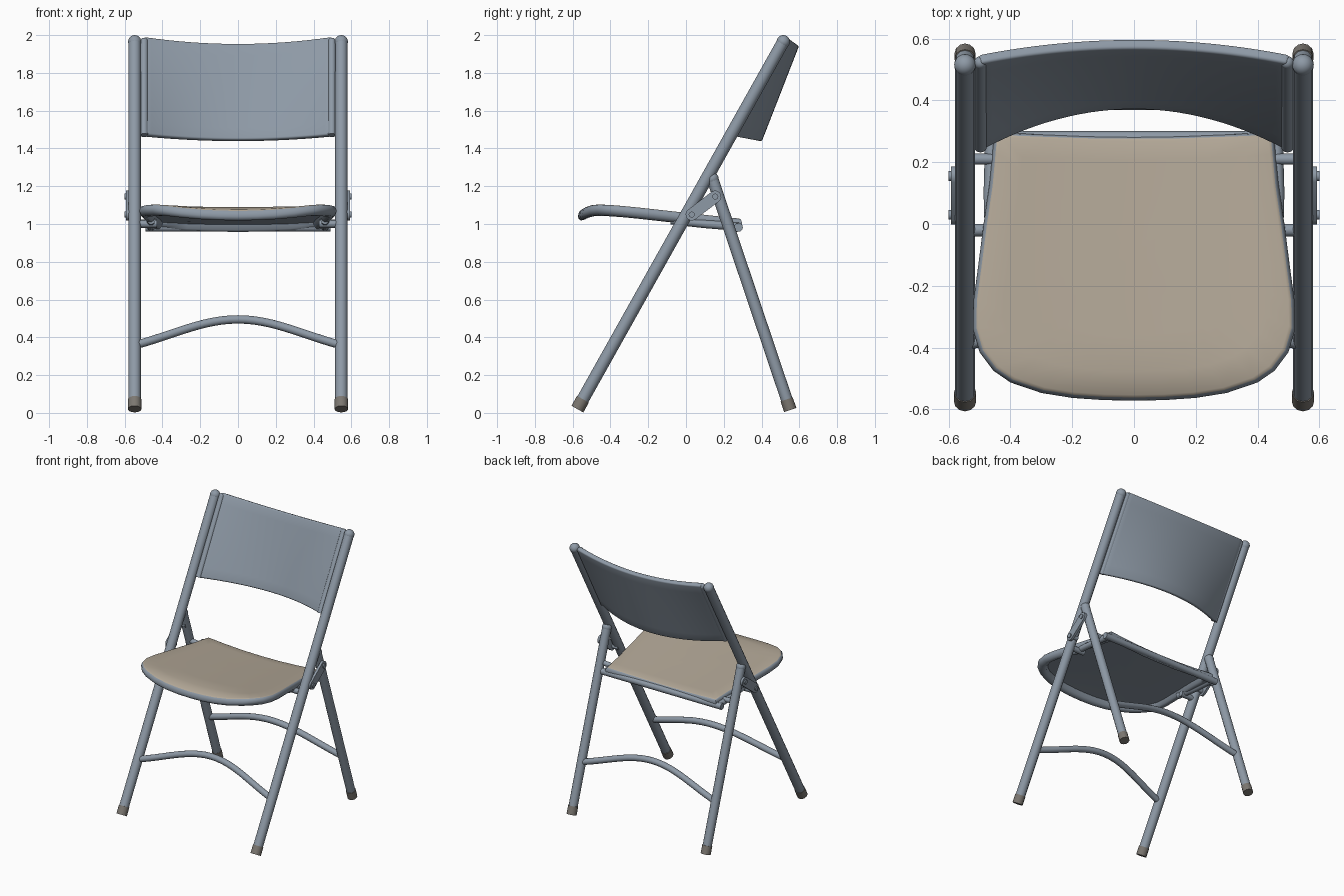
import bpy, bmesh, math
from mathutils import Vector

if "Cube" in bpy.data.objects:
    bpy.data.objects.remove(bpy.data.objects["Cube"], do_unlink=True)


def material(name, rgb):
    m = bpy.data.materials.new(name)
    m.use_nodes = True
    m.diffuse_color = (*rgb, 1)
    node = m.node_tree.nodes["Principled BSDF"]
    node.inputs["Base Color"].default_value = (*rgb, 1)
    node.inputs["Roughness"].default_value = 0.6
    return m


STEEL = material("blue grey steel", (0.27, 0.32, 0.38))
BEIGE = material("beige seat", (0.45, 0.39, 0.31))
RUBBER = material("taupe rubber", (0.2, 0.185, 0.165))


def finish(obj, angle=40):
    bpy.ops.object.select_all(action='DESELECT')
    obj.select_set(True)
    bpy.context.view_layer.objects.active = obj
    bpy.ops.object.shade_smooth_by_angle(angle=math.radians(angle))


def mesh_object(name, bm, mats):
    bmesh.ops.recalc_face_normals(bm, faces=bm.faces)
    mesh = bpy.data.meshes.new(name)
    bm.to_mesh(mesh)
    bm.free()
    for m in mats:
        mesh.materials.append(m)
    obj = bpy.data.objects.new(name, mesh)
    bpy.context.collection.objects.link(obj)
    return obj


def tube(name, points, radius, mat=STEEL):
    """Round bar swept along a path."""
    curve = bpy.data.curves.new(name, 'CURVE')
    curve.dimensions = '3D'
    curve.bevel_depth = radius
    curve.bevel_resolution = 4
    curve.use_fill_caps = True
    spline = curve.splines.new('POLY')
    spline.points.add(len(points) - 1)
    for p, co in zip(spline.points, points):
        p.co = (*co, 1)
    curve.materials.append(mat)
    obj = bpy.data.objects.new(name, curve)
    bpy.context.collection.objects.link(obj)
    bpy.ops.object.select_all(action='DESELECT')
    obj.select_set(True)
    bpy.context.view_layer.objects.active = obj
    bpy.ops.object.convert(target='MESH')
    finish(bpy.context.object)
    return bpy.context.object


def ball(name, centre, radius, mat=STEEL):
    bpy.ops.mesh.primitive_uv_sphere_add(segments=20, ring_count=12, radius=radius, location=centre)
    bpy.context.object.name = name
    bpy.context.object.data.materials.append(mat)
    finish(bpy.context.object, 60)


# Leg lines in the side plane (y, z)
FRONT = (Vector((-0.575, 0.02)), Vector((0.515, 1.965)))
REAR = (Vector((0.552, 0.015)), Vector((0.14, 1.24)))
LEG_X = 0.547


def on_leg(leg, z):
    a, b = leg
    return a.x + (b.x - a.x) * (z - a.y) / (b.y - a.y)


# Legs, rounded tops and rubber feet
for side, s in (("left", 1), ("right", -1)):
    for kind, leg, r in (("front", FRONT, 0.033), ("rear", REAR, 0.031)):
        a, b = (Vector((s * LEG_X, p.x, p.y)) for p in leg)
        step = (b - a).normalized()
        tube(f"{side}_{kind}_leg", [a + step * 0.01, b], r)
        ball(f"{side}_{kind}_leg_end", b, r + 0.002)
        tube(f"{side}_{kind}_foot", [a, a + step * 0.06], r + 0.003, RUBBER)

    # Folding link on the outer side, with its pivots
    bm = bmesh.new()
    low, high = Vector((0.03, 1.05)), Vector((0.155, 1.145))
    tilt = math.atan2(high.y - low.y, high.x - low.x)
    rim = []
    for centre, start in ((low, 0.5), (high, -0.5)):
        for i in range(9):
            t = tilt + math.pi * (start + i / 8)
            rim.append(bm.verts.new((s * 0.574, centre.x + 0.032 * math.cos(t),
                                     centre.y + 0.032 * math.sin(t))))
    face = bm.faces.new(rim)
    new = bmesh.ops.extrude_face_region(bm, geom=[face])["geom"]
    bmesh.ops.translate(bm, verts=[v for v in new if isinstance(v, bmesh.types.BMVert)],
                        vec=(s * 0.018, 0, 0))
    finish(mesh_object(f"{side}_folding_link", bm, [STEEL]))
    for label, p in (("lower", low), ("upper", high)):
        tube(f"{side}_{label}_link_pivot", [(s * 0.53, *p), (s * 0.6, *p)], 0.016)

    # Pivots carrying the seat, and the hinge arm under its edge
    tube(f"{side}_seat_pivot", [(s * 0.43, -0.02, 1.0), (s * LEG_X, -0.02, 1.0)], 0.02)
    tube(f"{side}_rear_seat_pivot", [(s * 0.43, 0.21, 1.0), (s * LEG_X, 0.21, 1.01)], 0.018)
    tube(f"{side}_hinge_arm", [(s * 0.46, -0.08, 1.02), (s * 0.465, 0.1, 1.0),
                               (s * 0.46, 0.28, 0.985)], 0.022)

    # Rolled side of the backrest
    ends = [(s * 0.497, 0.25, 1.47), (s * 0.497, 0.522, 1.965)]
    tube(f"{side}_backrest_roll", ends, 0.021)
    ball(f"{side}_backrest_roll_end", ends[1], 0.021)

# Arched crossbars between the legs
for kind, leg in (("front", FRONT), ("rear", REAR)):
    path = []
    for i in range(25):
        t = -1 + i / 12
        z = 0.36 + 0.135 * (0.55 * (1 - t * t) + 0.45 * math.cos(t * math.pi / 2) ** 2)
        path.append((t * 0.54, on_leg(leg, z), z))
    tube(f"{kind}_crossbar", path, 0.022)

# Straight bar under the seat's rear edge
tube("seat_rear_bar", [(-0.49, 0.278, 0.982), (0.49, 0.278, 0.982)], 0.023)


# Seat: rings scaled from one outline, dished and rolled down at the front
def seat_height(x, y):
    roll = max(0, -y - 0.46)
    return 1.052 - 0.1 * (y + 0.1) + 0.02 * (x / 0.5) ** 2 - 2.5 * roll * roll


half = [(0, -0.572), (0.1, -0.57), (0.2, -0.563), (0.3, -0.547), (0.4, -0.513), (0.455, -0.475),
        (0.5, -0.415), (0.522, -0.34), (0.52, -0.25), (0.505, -0.14), (0.487, 0),
        (0.468, 0.13), (0.458, 0.24), (0.452, 0.297), (0.3, 0.291), (0.15, 0.286), (0, 0.285)]
outline = half + [(-x, y) for x, y in half[-2:0:-1]]
MID = -0.1
profile = [(0.3, -0.022), (0.6, -0.022), (0.88, -0.022), (0.9, -0.048), (0.925, -0.058),
           (0.965, -0.056), (0.99, -0.044), (1, -0.028), (0.992, -0.012), (0.978, -0.003),
           (0.96, 0), (0.8, 0), (0.55, 0), (0.28, 0)]
bm = bmesh.new()
rings = []
for k, dz in profile:
    ring = []
    for x, y in outline:
        px, py = x * k, MID + (y - MID) * k
        ring.append(bm.verts.new((px, py, seat_height(px, py) + dz)))
    rings.append(ring)
n = len(outline)
for j in range(len(rings) - 1):
    for i in range(n):
        f = bm.faces.new((rings[j][i], rings[j][(i + 1) % n],
                          rings[j + 1][(i + 1) % n], rings[j + 1][i]))
        f.material_index = 1 if profile[j][0] <= 0.978 and profile[j][1] >= -0.003 else 0
for ring, dz, index in ((rings[0], -0.022, 0), (rings[-1], 0, 1)):
    hub = bm.verts.new((0, MID, seat_height(0, MID) + dz))
    for i in range(n):
        bm.faces.new((ring[i], ring[(i + 1) % n], hub)).material_index = index
finish(mesh_object("seat", bm, [STEEL, BEIGE]), 60)

# Backrest: curved sheet, bowed back more at the bottom than at the top
bm = bmesh.new()
COLS, ROWS = 28, 8
grid = []
for r in range(ROWS + 1):
    v = r / ROWS
    row = []
    for c in range(COLS + 1):
        x = -0.5 + c / COLS
        bow = 1 - (x / 0.5) ** 2
        bottom = Vector((x, 0.25 + 0.135 * bow, 1.468 - 0.026 * bow))
        top = Vector((x, 0.535 + 0.048 * bow, 1.985 - 0.035 * bow))
        row.append(bm.verts.new(bottom.lerp(top, v)))
    grid.append(row)
for r in range(ROWS):
    for c in range(COLS):
        bm.faces.new((grid[r][c], grid[r][c + 1], grid[r + 1][c + 1], grid[r + 1][c]))
back = mesh_object("backrest", bm, [STEEL])
solid = back.modifiers.new("thickness", 'SOLIDIFY')
solid.thickness = 0.034
solid.offset = 0
bevel = back.modifiers.new("soft_edges", 'BEVEL')
bevel.width = 0.01
bevel.segments = 3
bevel.limit_method = 'ANGLE'
bevel.angle_limit = math.radians(50)
finish(back, 50)
